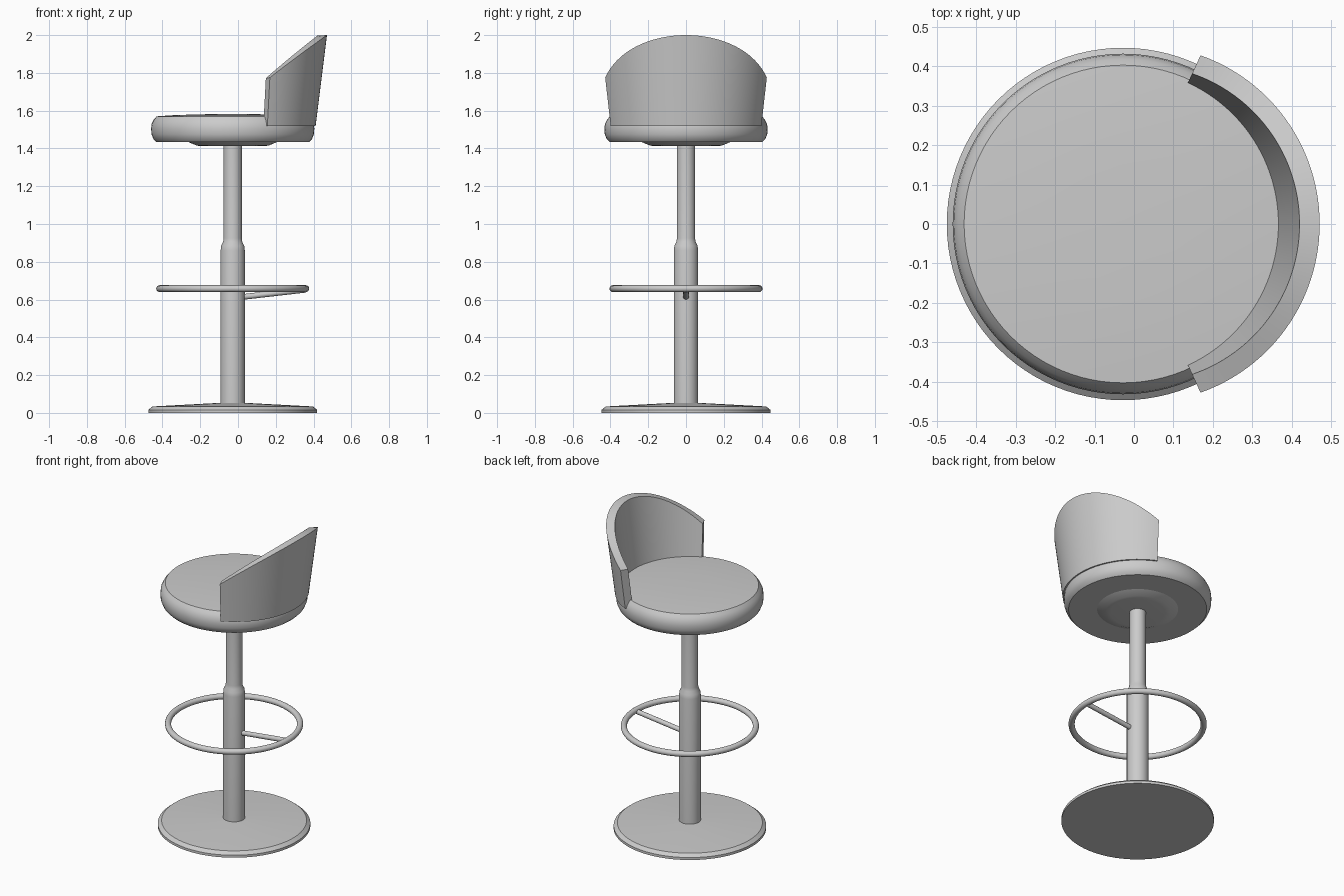
import bpy, bmesh, math
from mathutils import Vector

if "Cube" in bpy.data.objects:
    bpy.data.objects.remove(bpy.data.objects["Cube"])

CX = -0.028  # stool axis


def finish(name, bm, angle=35):
    bmesh.ops.recalc_face_normals(bm, faces=bm.faces[:])
    me = bpy.data.meshes.new(name)
    bm.to_mesh(me)
    bm.free()
    ob = bpy.data.objects.new(name, me)
    bpy.context.collection.objects.link(ob)
    bpy.ops.object.select_all(action='DESELECT')
    ob.select_set(True)
    bpy.context.view_layer.objects.active = ob
    bpy.ops.object.shade_smooth_by_angle(angle=math.radians(angle))
    return ob


def skin(bm, rings, close_rings=False):
    # join successive rings of vertices with quads
    n = len(rings)
    for i in range(n if close_rings else n - 1):
        a, b = rings[i], rings[(i + 1) % n]
        for j in range(len(a)):
            k = (j + 1) % len(a)
            bm.faces.new((a[j], a[k], b[k], b[j]))


def lathe(name, profile, seg=64, closed=False):
    bm = bmesh.new()
    rings = [[bm.verts.new((CX + r * math.cos(2 * math.pi * j / seg),
                            r * math.sin(2 * math.pi * j / seg), z))
              for j in range(seg)] for r, z in profile]
    skin(bm, rings, closed)
    if not closed:
        bm.faces.new(rings[0])
        bm.faces.new(rings[-1])
    return finish(name, bm)


# floor plate
lathe("base", [(.447, 0), (.447, .016), (.425, .034), (.07, .053)], 96)

# column with stepped collar
lathe("column", [(.064, .045), (.064, .86), (.061, .885), (.051, .905),
                 (.048, .925), (.048, 1.42)], 48)

# plate under the seat
lathe("seat_mount", [(.16, 1.412), (.19, 1.415), (.24, 1.436)])

# padded seat
lathe("seat", [(.405, 1.435), (.42, 1.45), (.43, 1.475), (.432, 1.505),
               (.429, 1.53), (.418, 1.552), (.403, 1.57), (.3, 1.577),
               (.15, 1.581), (.02, 1.582)], 96)

# foot ring
lathe("foot_ring", [(.387 + .018 * math.cos(a * math.pi / 8),
                     .658 + .018 * math.sin(a * math.pi / 8)) for a in range(16)],
      96, True)

# strut from column to ring
p, q = Vector((CX + .055, 0, .614)), Vector((CX + .387, 0, .652))
bm = bmesh.new()
bmesh.ops.create_cone(bm, cap_ends=True, segments=20, radius1=.015, radius2=.015,
                      depth=(q - p).length)
strut = finish("foot_ring_strut", bm)
strut.location = (p + q) / 2
strut.rotation_euler = (q - p).to_track_quat('Z', 'Y').to_euler()

# flared wrap-around backrest, cut lower toward its ends
bm = bmesh.new()
END, N, Z0 = math.radians(65.3), 48, 1.52
sections = []
for i in range(N + 1):
    t = END * (2 * i / N - 1)
    zt = 2 - .225 * (1 - math.cos(t)) / (1 - math.cos(END))
    flare = .125 * (zt - Z0)
    pts = [(.388, Z0), (.439, Z0), (.439 + flare, zt), (.388 + flare, zt - .003)]
    sections.append([bm.verts.new((CX + r * math.cos(t), r * math.sin(t), z))
                     for r, z in pts])
skin(bm, sections)
bm.faces.new(sections[0])
bm.faces.new(sections[-1])
finish("backrest", bm)
